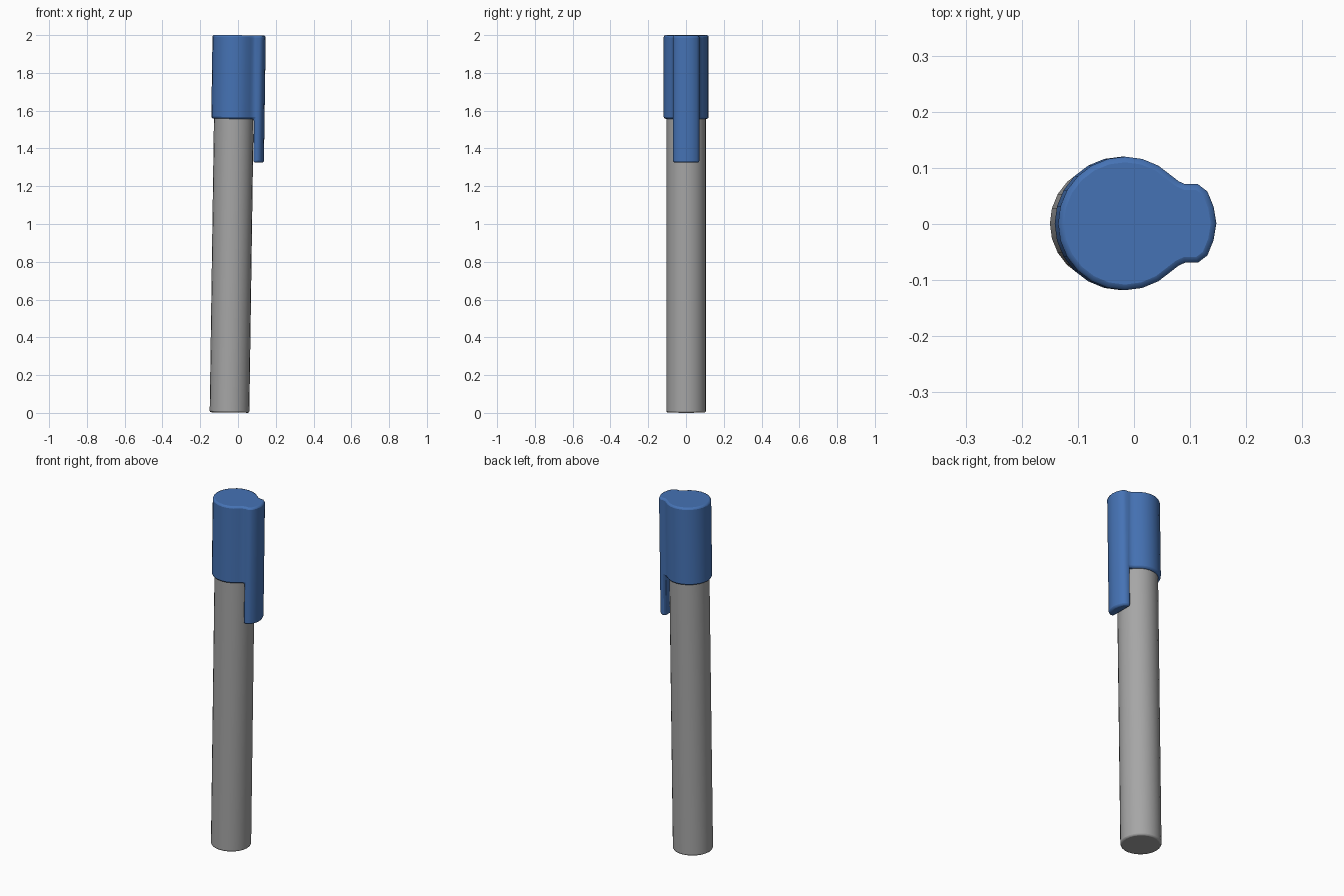
import bpy, bmesh, math
from mathutils import Matrix

if "Cube" in bpy.data.objects:
    bpy.data.objects.remove(bpy.data.objects["Cube"])

TILT = 0.0145  # the pen leans slightly toward +x


def material(name, rgb):
    m = bpy.data.materials.new(name)
    m.diffuse_color = (*rgb, 1)
    m.use_nodes = True
    m.node_tree.nodes["Principled BSDF"].inputs["Base Color"].default_value = m.diffuse_color
    return m


def extrude_region(bm, faces, z):
    """Extrude faces and move the new cap to height z."""
    new = bmesh.ops.extrude_face_region(bm, geom=faces)["geom"]
    for v in (g for g in new if isinstance(g, bmesh.types.BMVert)):
        v.co.z = z
    bmesh.ops.delete(bm, geom=faces, context="FACES_ONLY")
    return [g for g in new if isinstance(g, bmesh.types.BMFace)]


def finish(bm, name, mat, bevel):
    # lean the part about the y axis and centre the whole on x = 0
    bm.transform(Matrix.Translation((-0.045, 0.001, 0.002)) @ Matrix.Rotation(TILT, 4, "Y"))
    bmesh.ops.recalc_face_normals(bm, faces=bm.faces[:])
    me = bpy.data.meshes.new(name)
    bm.to_mesh(me)
    bm.free()
    ob = bpy.data.objects.new(name, me)
    bpy.context.collection.objects.link(ob)
    me.materials.append(mat)
    b = ob.modifiers.new("soft_edges", "BEVEL")
    b.width, b.segments, b.limit_method = bevel, 2, "ANGLE"
    b.angle_limit = math.radians(60)
    bpy.ops.object.select_all(action="DESELECT")
    ob.select_set(True)
    bpy.context.view_layer.objects.active = ob
    bpy.ops.object.shade_smooth_by_angle(angle=math.radians(50))
    return ob


blue = material("cap_blue", (0.06, 0.17, 0.46))
grey = material("barrel_grey", (0.38, 0.38, 0.38))

# barrel
bm = bmesh.new()
bmesh.ops.create_cone(bm, cap_ends=True, segments=24, radius1=0.105, radius2=0.105,
                      depth=1.9, matrix=Matrix.Translation((0, 0, 0.95)))
finish(bm, "barrel", grey, 0.008)

# cap with clip: keyhole outline, extruded up; the clip part is pulled down
half = [(0.096, 0.075), (0.107, 0.07), (0.13, 0.07), (0.147, 0.057), (0.158, 0.03)]
clip_pts = [(x, -y) for x, y in half[1:]] + [(0.163, 0)] + half[:0:-1]
arc = [(0.119 * math.cos(math.radians(a)), 0.119 * math.sin(math.radians(a)))
       for a in range(45, 316, 15)]
body_pts = [(0.107, 0.07), half[0]] + arc + [(0.096, -0.075)]

bm = bmesh.new()
clip_v = [bm.verts.new((x, y, 1.555)) for x, y in clip_pts]
body_v = [clip_v[-1]] + [bm.verts.new((x, y, 1.555)) for x, y in body_pts[1:]] + [clip_v[0]]
clip_f, body_f = bm.faces.new(clip_v), bm.faces.new(body_v)

# full solid: top outline joined to the bottom ring by side walls
ring = clip_v + body_v[1:-1]
top = [bm.verts.new((v.co.x, v.co.y, 1.998)) for v in ring]
bm.faces.new(top)
for i in range(len(ring)):
    j = (i + 1) % len(ring)
    bm.faces.new((ring[i], ring[j], top[j], top[i]))
extrude_region(bm, [clip_f], 1.325)
finish(bm, "cap_with_clip", blue, 0.01)
